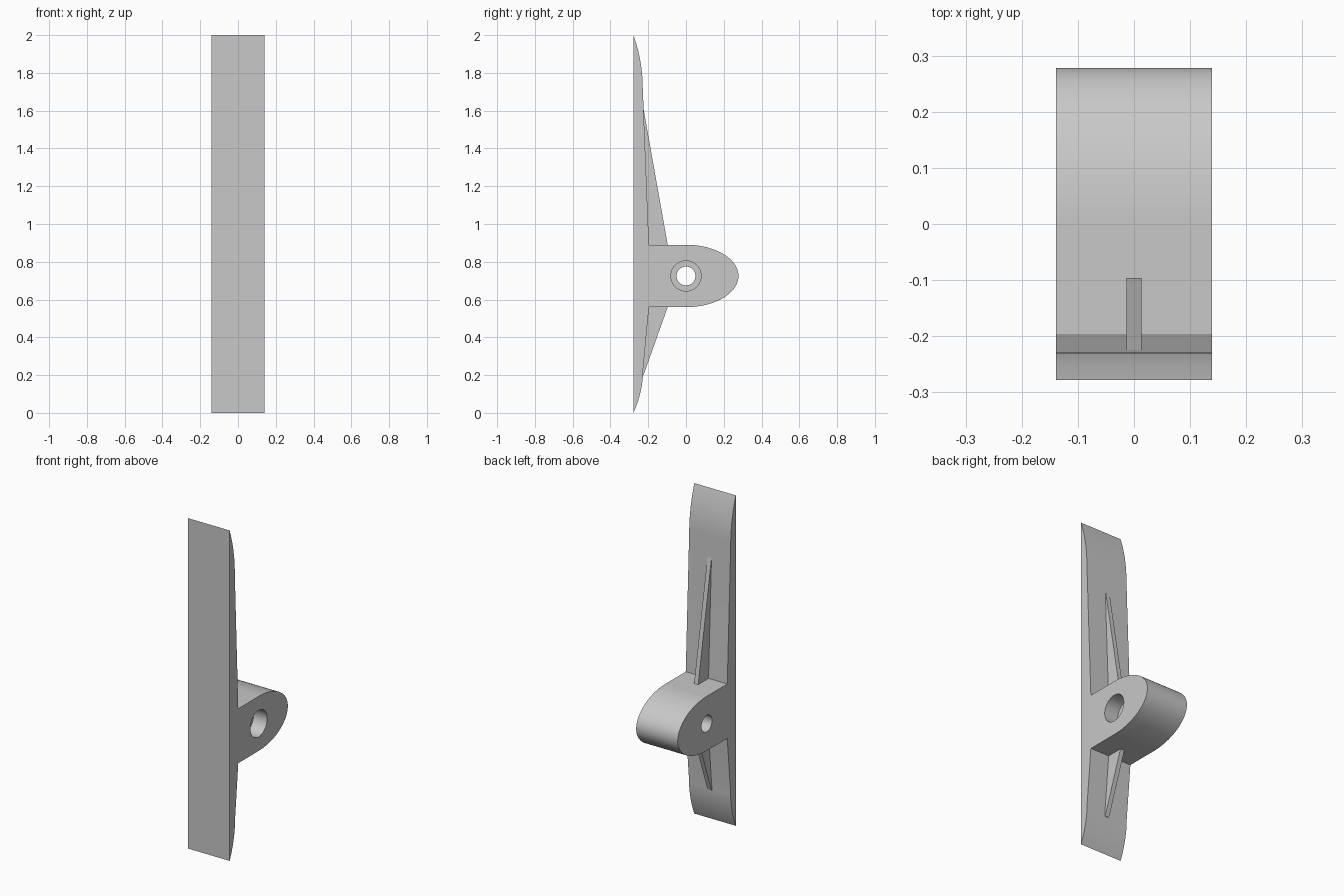
import bpy
import bmesh
import math
from mathutils import Vector

cube = bpy.data.objects.get("Cube")
if cube:
    bpy.data.objects.remove(cube, do_unlink=True)

HALF_W = 0.139          # half width of plate and lug
FRONT, BACK = -0.278, 0.278
LUG_LOW, LUG_HIGH = 0.56, 0.89
LUG_Z = (LUG_LOW + LUG_HIGH) / 2

grey = bpy.data.materials.new("plain_grey")
grey.use_nodes = True
colour = (0.58, 0.58, 0.58, 1)
grey.diffuse_color = colour
grey.node_tree.nodes["Principled BSDF"].inputs["Base Color"].default_value = colour


def prism(name, profile, half_width):
    """Extrude a (y, z) outline along x, centred on x = 0."""
    bm = bmesh.new()
    face = bm.faces.new([bm.verts.new((-half_width, y, z)) for y, z in profile])
    out = bmesh.ops.extrude_face_region(bm, geom=[face])
    verts = [v for v in out["geom"] if isinstance(v, bmesh.types.BMVert)]
    bmesh.ops.translate(bm, verts=verts, vec=Vector((2 * half_width, 0, 0)))
    bmesh.ops.recalc_face_normals(bm, faces=bm.faces)
    mesh = bpy.data.meshes.new(name)
    bm.to_mesh(mesh)
    bm.free()
    obj = bpy.data.objects.new(name, mesh)
    bpy.context.collection.objects.link(obj)
    mesh.materials.append(grey)
    return obj


def tip_curve(tip_z, end_z, end_y, steps=14):
    """Rounded plate end, from the front tip to the sloping back."""
    points = []
    for i in range(steps + 1):
        t = 1 - i / steps
        points.append((end_y + (FRONT - end_y) * t * t, end_z + (tip_z - end_z) * t))
    return points


def drill(target, radius, x_from, x_to):
    """Cut a round hole along x through the lug."""
    bpy.ops.mesh.primitive_cylinder_add(
        vertices=48, radius=radius, depth=x_to - x_from,
        location=((x_from + x_to) / 2, 0, LUG_Z), rotation=(0, math.pi / 2, 0))
    cutter = bpy.context.object
    cutter.name = "hole_cutter"
    cutter.hide_render = True
    cutter.data.materials.append(grey)
    mod = target.modifiers.new("hole", "BOOLEAN")
    mod.operation = "DIFFERENCE"
    mod.solver = "EXACT"
    mod.object = cutter
    bpy.context.view_layer.objects.active = target
    bpy.ops.object.modifier_apply(modifier=mod.name)
    bpy.data.objects.remove(cutter, do_unlink=True)


# Plate with rounded ends and the elliptical lug, as one side outline
nose = []
for i in range(49):
    a = math.pi / 2 - math.pi * i / 48
    nose.append((BACK * math.cos(a), LUG_Z + (LUG_HIGH - LUG_LOW) / 2 * math.sin(a)))
outline = tip_curve(2.0, 1.72, -0.229) + [(-0.196, LUG_HIGH)] + nose
outline += [(-0.196, LUG_LOW)] + tip_curve(0.0, 0.23, -0.227)[::-1]
body = prism("plate_and_lug", outline, HALF_W)

# Through hole, with a wider counterbore on the left side
drill(body, 0.05, -0.3, 0.3)
drill(body, 0.08, HALF_W - 0.09, 0.3)

# Stiffening ribs above and below the lug
for name, lug_z, tip_z in (("upper_rib", LUG_HIGH, 1.61), ("lower_rib", LUG_LOW, 0.2)):
    inside = lug_z + math.copysign(0.02, LUG_Z - lug_z)
    prism(name, [(-0.225, tip_z), (-0.097, lug_z), (-0.097, inside),
                 (-0.24, inside), (-0.24, tip_z)], 0.0135)

# Smooth the curved surfaces and keep the edges sharp
bpy.ops.object.select_all(action="DESELECT")
body.select_set(True)
bpy.context.view_layer.objects.active = body
bpy.ops.object.shade_smooth_by_angle(angle=math.radians(30))
